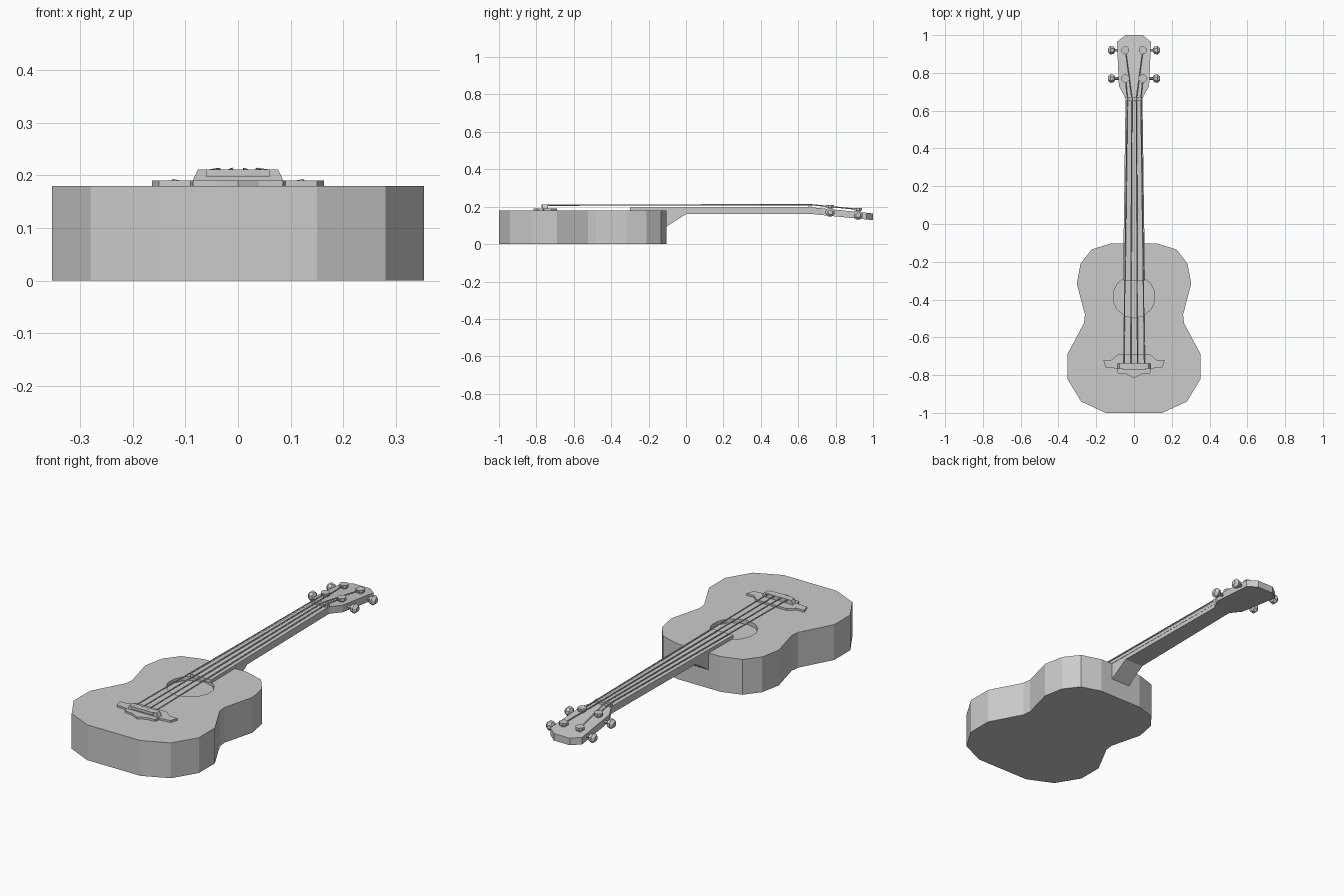
import bpy, bmesh, math
from mathutils import Vector

cube = bpy.data.objects.get("Cube")
if cube:
    bpy.data.objects.remove(cube)

grey = bpy.data.materials.new("plain grey")
grey.use_nodes = True
grey.diffuse_color = (0.6, 0.6, 0.6, 1)
grey.node_tree.nodes["Principled BSDF"].inputs["Base Color"].default_value = (0.6, 0.6, 0.6, 1)


def finish(name, bm):
    bmesh.ops.recalc_face_normals(bm, faces=bm.faces)
    mesh = bpy.data.meshes.new(name)
    bm.to_mesh(mesh)
    bm.free()
    mesh.materials.append(grey)
    obj = bpy.data.objects.new(name, mesh)
    bpy.context.collection.objects.link(obj)
    return obj


def loft(name, rings):
    """Skin matching rings of points and cap both ends."""
    bm = bmesh.new()
    loops = [[bm.verts.new(p) for p in ring] for ring in rings]
    n = len(loops[0])
    for a, b in zip(loops, loops[1:]):
        for i in range(n):
            j = (i + 1) % n
            bm.faces.new((a[i], a[j], b[j], b[i]))
    bm.faces.new(loops[0])
    bm.faces.new(loops[-1])
    return finish(name, bm)


def mirrored(half):
    """Close a right-hand outline with its mirror image."""
    return half + [(-x, y) for x, y in reversed(half) if x > 0]


def plate(name, half, bottom, top):
    """Extrude a mirrored outline; bottom and top are heights as functions of y."""
    pts = mirrored(half)
    return loft(name, [[(x, y, f(y)) for x, y in pts] for f in (bottom, top)])


def rod(name, a, b, profile, sides):
    """Turn a profile of (fraction along, radius) about the line a-b."""
    a, b = Vector(a), Vector(b)
    turn = (b - a).to_track_quat('Z', 'Y')
    rings = []
    for t, r in profile:
        angles = [math.tau * (k + 0.5) / sides for k in range(sides)]
        rings.append([a.lerp(b, t) + turn @ Vector((r * math.cos(u), r * math.sin(u), 0))
                      for u in angles])
    return loft(name, rings)


# Body with a shallow sound hole
body_half = [(0.15, -1.0), (0.28, -0.94), (0.353, -0.82), (0.353, -0.69),
             (0.265, -0.525), (0.26, -0.48), (0.303, -0.315), (0.283, -0.21),
             (0.225, -0.135), (0.122, -0.103)]
body = plate("body", body_half, lambda y: 0, lambda y: 0.18)
hole = rod("sound_hole_cutter", (0, -0.385, 0.16), (0, -0.385, 0.3), [(0, 0.112), (1, 0.112)], 14)
hole.hide_render = True
hole.hide_viewport = True
cut = body.modifiers.new("sound_hole", 'BOOLEAN')
cut.operation = 'DIFFERENCE'
cut.solver = 'EXACT'
cut.object = hole

# Neck with its slanted heel
side = [(-0.11, 0.09), (0, 0.16), (0.68, 0.16), (0.68, 0.185), (-0.11, 0.185)]


def width(y):
    return 0.056 - 0.012 * (y + 0.3) / 0.98


loft("neck", [[(s * width(y), y, z) for y, z in side] for s in (-1, 1)])

# Fingerboard and nut
plate("fingerboard", [(0.058, -0.3), (0.045, 0.66)], lambda y: 0.18, lambda y: 0.197)
plate("nut", [(0.045, 0.655), (0.045, 0.672)], lambda y: 0.18, lambda y: 0.21)


# Headstock tilting back
def head_top(y):
    return 0.197 - 0.1 * (y - 0.67)


plate("headstock", [(0.045, 0.665), (0.052, 0.68), (0.08, 0.73), (0.09, 0.965), (0.045, 1.0)],
      lambda y: head_top(y) - 0.036, head_top)

# Bridge: shaped base, sloping tie block and saddle
plate("bridge_base", [(0.0, -0.815), (0.04, -0.795), (0.085, -0.79), (0.09, -0.765),
                      (0.15, -0.76), (0.163, -0.72), (0.12, -0.72), (0.085, -0.69)],
      lambda y: 0.178, lambda y: 0.19)
loft("tie_block", [[(sx * w, -0.752 + sy * 0.014, z) for sx, sy in ((-1, -1), (1, -1), (1, 1), (-1, 1))]
                   for w, z in ((0.087, 0.188), (0.076, 0.211))])
plate("saddle", [(0.06, -0.772), (0.06, -0.75)], lambda y: 0.197, lambda y: 0.211)

# Strings, posts and tuning pegs on both sides
for label, s in (("left", 1), ("right", -1)):
    for row, y, at_bridge, at_nut in (("lower", 0.77, 0.055, 0.036), ("upper", 0.92, 0.018, 0.012)):
        tag = f"{label}_{row}"
        z = head_top(y)
        post = (s * 0.046, y, z + 0.014)
        nut = (s * at_nut, 0.665, 0.211)
        thin = [(0, 0.0035), (1, 0.0035)]
        rod(f"{tag}_string", (s * at_bridge, -0.76, 0.208), nut, thin, 5)
        rod(f"{tag}_string_end", nut, post, thin, 5)
        rod(f"{tag}_post", (s * 0.046, y, z - 0.01), (s * 0.046, y, z + 0.022),
            [(0, 0.013), (0.55, 0.013), (0.56, 0.022), (1, 0.022)], 8)
        rod(f"{tag}_peg", (s * 0.07, y, z - 0.017), (s * 0.137, y, z - 0.017),
            [(0, 0.008), (0.45, 0.008), (0.55, 0.021), (0.8, 0.025), (1, 0.013)], 8)
